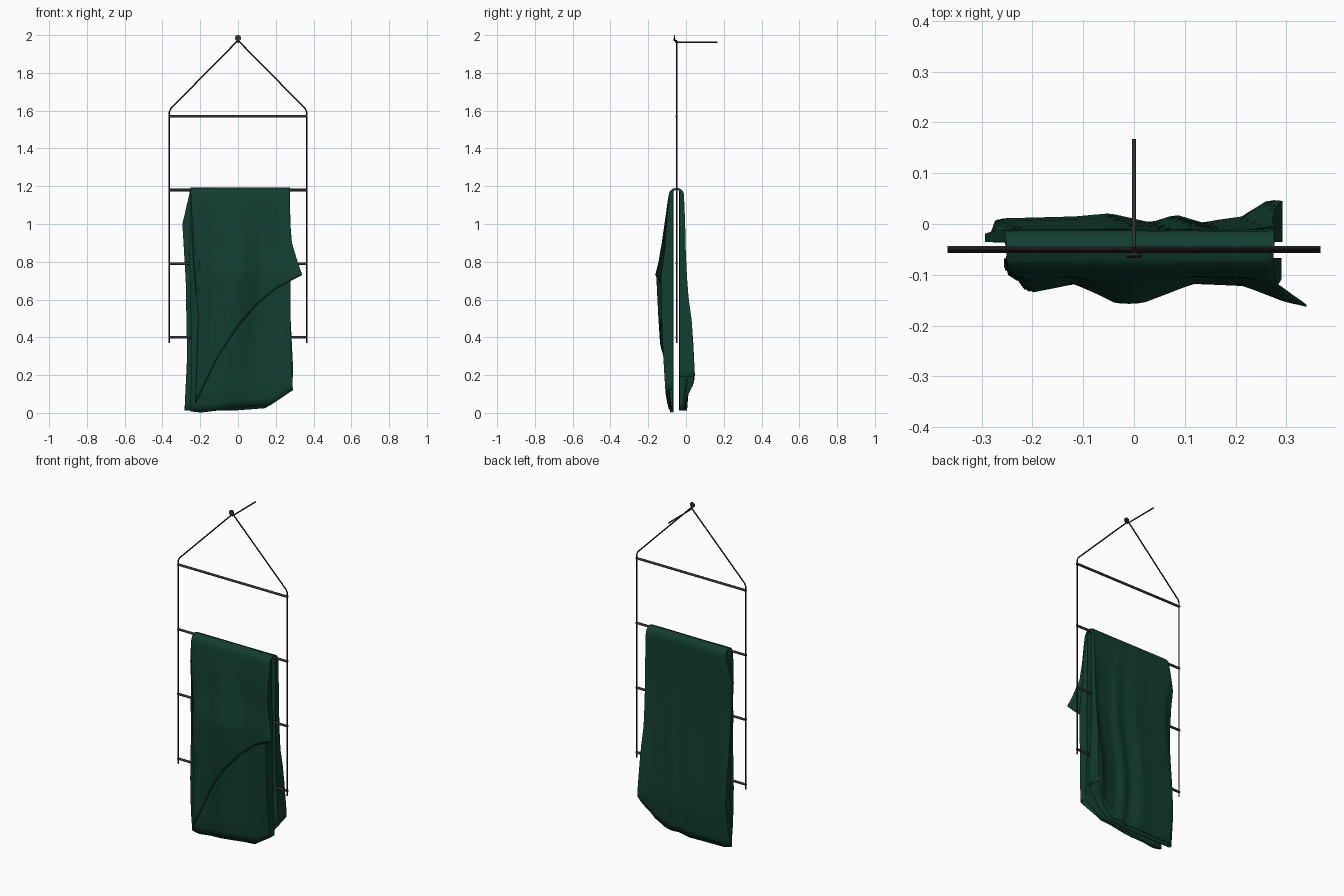
import bpy, bmesh
from math import radians, sin

if "Cube" in bpy.data.objects:
    bpy.data.objects.remove(bpy.data.objects["Cube"])


def material(name, rgb):
    m = bpy.data.materials.new(name)
    m.use_nodes = True
    m.diffuse_color = (*rgb, 1)
    bsdf = m.node_tree.nodes["Principled BSDF"]
    bsdf.inputs["Base Color"].default_value = (*rgb, 1)
    bsdf.inputs["Roughness"].default_value = 0.8
    return m


GREEN = material("dark green cloth", (0.006, 0.048, 0.029))
IRON = material("dark iron", (0.035, 0.033, 0.036))
CORD = material("black cord", (0.012, 0.011, 0.012))
HANG_Y = -0.05


def along(points, t):
    """Piecewise linear value at t for ascending (t, value) pairs."""
    if t <= points[0][0]:
        return points[0][1]
    for (a, p), (b, q) in zip(points, points[1:]):
        if t <= b:
            return p + (q - p) * (t - a) / (b - a)
    return points[-1][1]


def rod(name, points, radius, mat, sides=2):
    curve = bpy.data.curves.new(name, "CURVE")
    curve.dimensions = "3D"
    curve.bevel_depth = radius
    curve.bevel_resolution = sides
    curve.use_fill_caps = True
    spline = curve.splines.new("POLY")
    spline.points.add(len(points) - 1)
    for p, co in zip(spline.points, points):
        p.co = (*co, 1)
    curve.materials.append(mat)
    obj = bpy.data.objects.new(name, curve)
    bpy.context.collection.objects.link(obj)


def cloth(name, top, left, right, bottom, depth, ripple, inner, doubled=True, lift=0.0):
    """Hanging panel; a doubled panel folds back along its inner face."""
    rows, cols = 44, 36
    ring = [(i / cols, True) for i in range(cols + 1)]
    if doubled:
        ring += [(1 - i / cols, False) for i in range(cols + 1)]
    bm = bmesh.new()
    grid = []
    for r in range(rows + 1):
        v = (r / rows) ** 1.6
        line = []
        for u, outer in ring:
            z = top + (along(bottom, u) - top) * v
            a, b = along(left, z), along(right, z)
            x = a + (b - a) * u
            y = along(inner, z)
            if outer:
                loose = min(1, (top - z) / 0.3)
                sway = x + 0.018 * sin(z * 6) * loose
                amount = 1 + (along(ripple, sway) - 1) * loose
                y += (along(depth, z) - y) * amount - lift * loose
            line.append(bm.verts.new((x, y, z)))
        grid.append(line)
    n = len(ring)
    for upper, lower in zip(grid, grid[1:]):
        for i in range(n if doubled else n - 1):
            j = (i + 1) % n
            bm.faces.new((upper[i], upper[j], lower[j], lower[i]))
    bmesh.ops.recalc_face_normals(bm, faces=bm.faces)
    mesh = bpy.data.meshes.new(name)
    bm.to_mesh(mesh)
    bm.free()
    mesh.materials.append(GREEN)
    obj = bpy.data.objects.new(name, mesh)
    bpy.context.collection.objects.link(obj)
    thick = obj.modifiers.new("thickness", "SOLIDIFY")
    thick.thickness = 0.004
    thick.offset = 0
    bpy.ops.object.select_all(action="DESELECT")
    obj.select_set(True)
    bpy.context.view_layer.objects.active = obj
    bpy.ops.object.shade_smooth_by_angle(angle=radians(35))


# Ladder: four rungs and two side cords meeting at the peg
for i, z in enumerate((0.4, 0.79, 1.18, 1.57)):
    rod(f"rung_{i + 1}", [(-0.367, HANG_Y, z), (0.367, HANG_Y, z)], 0.007, IRON)
for side, s in (("left", 1), ("right", -1)):
    rod(f"{side}_cord", [(s * 0.363, HANG_Y, 0.37), (s * 0.363, HANG_Y, 1.595),
                         (s * 0.355, HANG_Y, 1.612), (0, HANG_Y, 1.972)], 0.0038, CORD)

# Wall peg with an upturned, flattened tip
rod("wall_peg", [(0, 0.167, 1.962), (0, -0.054, 1.962), (0, -0.062, 1.985)], 0.004, IRON)
bpy.ops.mesh.primitive_cylinder_add(vertices=16, radius=0.016, depth=0.005,
                                    location=(0, -0.062, 1.984),
                                    rotation=(radians(82), 0, 0))
tip = bpy.context.object
tip.name = "peg_tip"
tip.data.materials.append(IRON)

# Front of the blanket: a doubled panel under a diagonal flap
front_inner = [(1.17, -0.069), (1.18, -0.064), (1.19, HANG_Y)]
front_depth = [(0, -0.09), (0.1, -0.115), (0.3, -0.13), (0.5, -0.145), (0.73, -0.158),
               (0.9, -0.125), (1.0, -0.11), (1.15, -0.09), (1.17, -0.084),
               (1.184, -0.072), (1.19, HANG_Y)]
front_ripple = [(-0.26, 0.2), (-0.22, 0.65), (-0.13, 0.45), (-0.05, 0.9), (0, 0.88),
                (0.1, 0.45), (0.2, 0.5), (0.28, 0.85), (0.34, 1)]
cloth("front_panel", 1.186,
      left=[(0, -0.25), (0.4, -0.245), (0.8, -0.255), (1.19, -0.25)],
      right=[(0.1, 0.29), (0.4, 0.278), (1.19, 0.272)],
      bottom=[(0, 0.008), (0.1, 0.002), (0.45, 0.025), (0.78, 0.04), (1, 0.12)],
      depth=[(z, y * 0.93 + HANG_Y * 0.07) for z, y in front_depth],
      ripple=front_ripple, inner=front_inner)
cloth("front_flap", 1.191,
      left=[(0.05, -0.225), (0.5, -0.21), (0.8, -0.235), (1.19, -0.25)],
      right=[(0.73, 0.34), (0.8, 0.315), (0.9, 0.285), (1.0, 0.277), (1.19, 0.275)],
      bottom=[(0, 0.05), (0.2, 0.3), (0.4, 0.47), (0.58, 0.58), (0.76, 0.66), (1, 0.73)],
      depth=front_depth, ripple=front_ripple, inner=front_inner,
      doubled=False, lift=0.007)

# Back of the blanket: a doubled panel with a raised corner
cloth("back_panel", 1.191,
      left=[(0, -0.282), (0.3, -0.268), (0.7, -0.275), (1.0, -0.293), (1.12, -0.265),
            (1.19, -0.25)],
      right=[(0.1, 0.285), (0.2, 0.292), (0.6, 0.272), (1.19, 0.275)],
      bottom=[(0, 0.012), (0.45, 0.012), (0.75, 0.025), (0.87, 0.07), (1, 0.19)],
      depth=[(0, 0.02), (0.2, 0.045), (0.4, 0.035), (0.6, 0.02), (0.8, 0.008),
             (1.0, -0.005), (1.15, -0.012), (1.17, -0.016), (1.184, -0.028),
             (1.19, HANG_Y)],
      ripple=[(-0.29, 0.15), (-0.25, 0.55), (-0.1, 0.6), (-0.03, 0.68), (0.05, 0.45),
              (0.1, 0.65), (0.15, 0.45), (0.23, 0.6), (0.28, 1)],
      inner=[(1.17, -0.034), (1.18, -0.038), (1.19, HANG_Y)])
